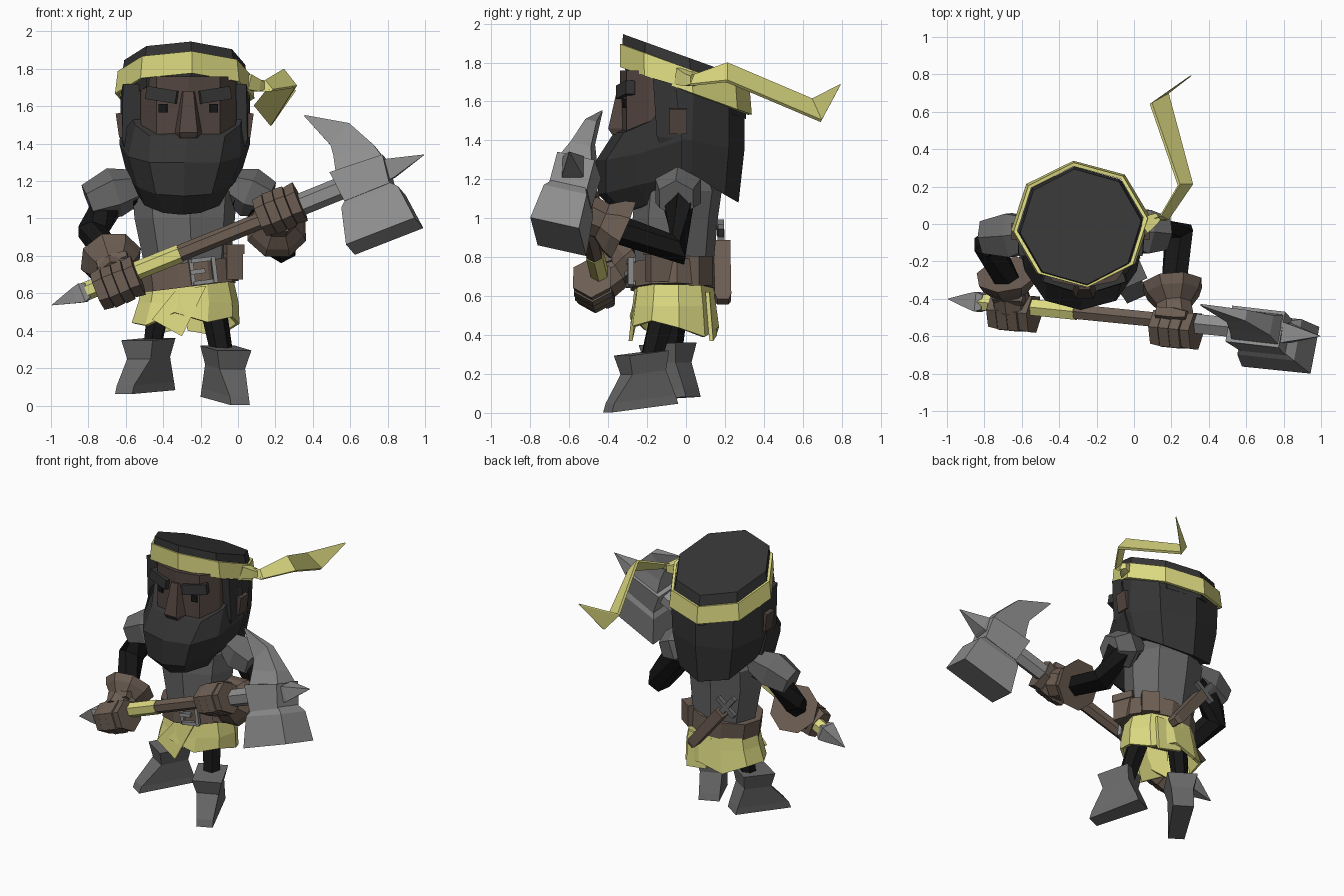
import bpy, bmesh
from math import sin, cos, pi, radians
from mathutils import Vector, Matrix

if "Cube" in bpy.data.objects:
    bpy.data.objects.remove(bpy.data.objects["Cube"])

COL = dict(hair=(.035, .035, .035), skin=(.085, .06, .05), black=(.008, .008, .008), cloth=(.72, .70, .22),
           leather=(.15, .11, .085), plate=(.14, .14, .14), steel=(.27, .27, .27))
MATS = {}
for k, c in COL.items():
    MATS[k] = bpy.data.materials.new(k)
    MATS[k].diffuse_color = (*c, 1)


def loft(name, rings, mat, M=Matrix(), caps=True, thick=0):
    """Skin a list of equal-sized rings with flat faces."""
    bm = bmesh.new()
    vs = [[bm.verts.new(M @ Vector(p)) for p in r] for r in rings]
    n = len(vs[0])
    for a, b in zip(vs, vs[1:]):
        for i in range(n):
            bm.faces.new((a[i], a[(i + 1) % n], b[(i + 1) % n], b[i]))
    if caps:
        bm.faces.new(vs[0])
        bm.faces.new(vs[-1])
    bmesh.ops.recalc_face_normals(bm, faces=bm.faces)
    me = bpy.data.meshes.new(name)
    bm.to_mesh(me)
    bm.free()
    ob = bpy.data.objects.new(name, me)
    bpy.context.collection.objects.link(ob)
    me.materials.append(MATS[mat])
    if thick:
        m = ob.modifiers.new("thickness", 'SOLIDIFY')
        m.thickness = thick
    return ob


def ring(c, rx, ry, n=8, slope=0, turn=6, dz=None):
    """Horizontal ellipse, optionally tilted front to back."""
    out = []
    for i in range(n):
        a = 2 * pi * i / n + radians(turn)
        y = ry * sin(a)
        out.append((c[0] + rx * cos(a), c[1] + y, c[2] + slope * y + (dz[i % len(dz)] if dz else 0)))
    return out


def tube(name, pts, radii, mat, n=6, flat=1, up='Y'):
    """Polygonal tube along a path."""
    P = [Vector(p) for p in pts]
    rings = []
    for i, p in enumerate(P):
        q = (P[min(i + 1, len(P) - 1)] - P[max(i - 1, 0)]).to_track_quat('Z', up)
        rings.append([p + q @ Vector((radii[i] * cos(2 * pi * (j + .5) / n),
                                      flat * radii[i] * sin(2 * pi * (j + .5) / n), 0)) for j in range(n)])
    return loft(name, rings, mat)


def box(name, c, s, mat, rot=(0, 0, 0), M=Matrix()):
    x, y, z = (v / 2 for v in s)
    R = Matrix.Translation(c)
    for ang, ax in zip(rot, 'XYZ'):
        R = R @ Matrix.Rotation(radians(ang), 4, ax)
    sq = lambda h: [(-x, -y, h), (x, -y, h), (x, y, h), (-x, y, h)]
    return loft(name, [sq(-z), sq(z)], mat, M @ R)


def half(cx, pts):
    """Mirror a half outline (side to centre) about x = cx."""
    return [(cx - x, y, z) for x, y, z in pts] + [(cx + x, y, z) for x, y, z in pts[-2::-1]]


# Head: cap, headband, back hair, face, beard
CX = -.285
loft("hair_cap", [ring((CX, 0, 1.62), .32, .31, 8, -.36), ring((CX, -.01, 1.77), .335, .32, 8, -.36),
                  ring((CX, -.015, 1.835), .325, .31, 8, -.36)], 'hair')
loft("headband", [ring((CX, 0, 1.655), .375, .34, 8, -.36), ring((CX, -.005, 1.775), .36, .335, 8, -.36)],
     'cloth', caps=False, thick=.02)
loft("back_hair", [half(CX, [(.33, -.17, 1.72), (.345, .04, 1.66), (.25, .22, 1.58), (0, .30, 1.55)]),
                   half(CX, [(.335, -.15, 1.42), (.34, .03, 1.4), (.24, .22, 1.36), (0, .30, 1.35)]),
                   half(CX, [(.29, -.1, 1.28), (.29, .03, 1.23), (.2, .2, 1.12), (0, .27, 1.08)])], 'hair')
loft("beard", [half(-.27, [(.335, -.05, 1.66), (.28, -.18, 1.50), (.20, -.32, 1.44), (0, -.37, 1.44)]),
               half(CX, [(.35, -.02, 1.40), (.30, -.25, 1.33), (.19, -.41, 1.3), (0, -.46, 1.3)]),
               half(-.29, [(.30, -.02, 1.22), (.25, -.25, 1.17), (.15, -.41, 1.13), (0, -.45, 1.12)]),
               half(-.30, [(.21, -.05, 1.11), (.2, -.2, 1.07), (.1, -.31, 1.03), (0, -.35, 1.02)])], 'hair')
loft("face", [half(-.265, [(.27, -.1, z), (.25, -.19, z), (.17, -.305, z), (0, -.34, z)]) for z in (1.40, 1.76)], 'skin')
loft("nose", [[(-.265 - w, -.3, z), (-.265 + w, -.3, z), (-.265 + w * .6, y, z), (-.265 - w * .6, y, z)]
              for w, y, z in ((.07, -.38, 1.43), (.08, -.40, 1.46), (.045, -.35, 1.68))], 'skin')
for s, side in ((-1, "left"), (1, "right")):
    box(side + "_brow", (-.265 + s * .14, -.31, 1.66), (.17, .05, .07), 'hair', (0, -s * 9, s * 17))
    box(side + "_eye", (-.265 + s * .135, -.313, 1.59), (.045, .02, .045), 'black', (0, 0, s * 12))
    box(side + "_ear", (CX + s * .335, -.04, 1.5), (.05, .09, .13), 'skin', (0, s * 8, 0))

# Headband knot and trailing ribbon
tube("headband_knot", [(.04, -.02, 1.73), (.1, .02, 1.71), (.13, .04, 1.71)], [.06, .045, .03], 'cloth', 4)
strip = [((.1, .02, 1.71), (-.02, 0, .025)), ((.16, .03, 1.71), (-.02, .01, .025)), ((.275, .21, 1.75), (-.035, 0, .045)),
         ((.135, .67, 1.555), (-.045, -.025, .055)), ((.30, .79, 1.68), (-.003, 0, .003))]
loft("headband_tail", [[Vector(p) + Vector(e) * s + Vector((t, t * .5, t)) for s, t in
                        ((1, -.006), (1, .006), (-1, .006), (-1, -.006))] for p, e in strip], 'cloth')

# Torso, skirt, belt
loft("torso", [ring((-.27, -.06, .74), .23, .20), ring((-.285, -.055, 1.0), .27, .22),
               ring((-.285, -.04, 1.14), .28, .225), ring((-.285, -.03, 1.28), .19, .15)], 'plate')
loft("skirt", [ring((-.265, -.06, .66), .245, .205, 10), ring((-.265, -.06, .55), .27, .22, 10),
               ring((-.28, -.06, .44), .29, .235, 10, -.12, dz=(.0, -.03, .03, -.02, .02))],
     'cloth', caps=False, thick=.02)
loft("front_flap", [[(-.33, -.265, .62), (-.17, -.265, .64), (-.17, -.245, .64), (-.33, -.245, .62)],
                    [(-.46, -.275, .46), (-.30, -.295, .37), (-.30, -.275, .37), (-.46, -.255, .46)]], 'cloth')
loft("rear_flap", [[(-.3, .12, .62), (-.1, .10, .62), (-.1, .12, .62), (-.3, .14, .62)],
                   [(-.27, .14, .40), (-.10, .12, .37), (-.10, .14, .37), (-.27, .16, .40)]], 'cloth')
tilt = Matrix.Translation((-.265, -.07, .70)) @ Matrix.Rotation(radians(-7), 4, 'Y')
loft("belt", [ring((0, 0, z), .265, .22, 10) for z in (-.065, .065)], 'leather', tilt)
for x, y, z, sx, sz, m in ((-.06, 0, 0, .022, .14, 'steel'), (.06, 0, 0, .022, .14, 'steel'), (0, 0, .06, .12, .022, 'steel'),
                           (0, 0, -.06, .12, .022, 'steel'), (-.03, -.01, 0, .08, .025, 'steel')):
    box("buckle_bar", (x + .08, y - .214, z + .01), (sx, .03, sz), m, (0, 0, 10), tilt)
box("side_pouch", (-.04, -.13, .76), (.09, .14, .17), 'leather', (0, 0, 20))
box("side_pouch_lid", (-.038, -.13, .835), (.10, .15, .05), 'leather', (0, 0, 20))
box("rear_pouch", (-.09, .06, .73), (.12, .1, .15), 'leather', (0, 0, -35))

# Dagger across the back
d = Vector((-.25, -.01, .31)).normalized()
p0 = Vector((-.18, .19, .57))
tube("scabbard", [p0, p0 + d * .03, p0 + d * .38], [.04, .06, .065], 'leather', 4, .8)
tube("dagger_grip", [p0 + d * .38, p0 + d * .53], [.025, .025], 'plate', 4)
g = p0 + d * .43
e = Vector((.31, 0, .25)).normalized() * .085
tube("dagger_guard", [g - e, g + e], [.022, .022], 'plate', 4)


# Legs and boots
def boot(name, loc, yaw, pitch, toe):
    M = Matrix.Translation(loc) @ Matrix.Rotation(radians(yaw), 4, 'Z') @ Matrix.Rotation(radians(pitch), 4, 'X')
    q = lambda a, f, b, z, h=None: [(-a, f, z), (a, f, z), (h or a, b, z), (-(h or a), b, z)]
    loft(name, [q(.055, toe, .14, 0, .07), q(.055, toe + .02, .13, .045, .07), q(.075, -.10, .09, .18),
                q(.10, -.115, .11, .28)], 'plate', M)


boot("left_boot", (-.47, -.08, .075), -33, 3, -.26)
boot("right_boot", (-.08, -.195, .03), 24, 7, -.23)
tube("left_leg", [(-.41, -.05, .62), (-.46, -.07, .3)], [.07, .05], 'black')
tube("right_leg", [(-.15, -.09, .62), (-.085, -.18, .27)], [.075, .06], 'black')

# War hammer frame: u along the shaft, v across the head
u = Vector((1, -.1, .404)).normalized()
v = Vector((-.37, .27, .9))
v = (v - u * v.dot(u)).normalized()
w = u.cross(v)
on = lambda x: Vector((x, -.40 - .1 * (x + 1), .535 + .404 * (x + 1)))
tube("shaft_grip", [on(-.32), on(.36)], [.045, .045], 'leather')
tube("shaft_wrap", [on(-.84), on(-.31)], [.05, .05], 'cloth')
tube("pommel_spike", [on(-.80), on(-.83), on(-.87), on(-.995)], [.055, .075, .06, .002], 'steel', 4)
tube("shaft_socket", [on(.32), on(.6)], [.06, .06], 'steel')
o = on(.7)
H = Matrix(((u.x, v.x, w.x, o.x), (u.y, v.y, w.y, o.y), (u.z, v.z, w.z, o.z), (0, 0, 0, 1)))
bar = lambda l, r, t: [(*l, -t), (*l, t), (*r, t), (*r, -t)]
loft("hammer_core", [bar((-.16, -.10), (.10, -.10), .10), bar((-.18, .08), (.12, .06), .10)], 'steel', H)
loft("hammer_blade", [bar((-.15, .07), (.115, .05), .085), bar((-.133, .17), (.09, .14), .055),
                      bar((-.13, .235), (.005, .31), .03), bar((-.21, .445), (-.207, .452), .004)], 'steel', H)
loft("hammer_face", [bar((-.14, -.08), (.09, -.08), .085), bar((-.185, -.13), (.14, -.14), .115),
                     bar((-.23, -.335), (.165, -.34), .13)], 'steel', H)
tube("hammer_spike", [o + u * .09, o + u * .13, o + u * .32], [.08, .075, .002], 'steel', 4)

# Arms, shoulder pads, gloves gripping the shaft
ARMS = (("left", [(-.56, -.04, 1.14), (-.68, -.05, 1.10), (-.78, -.11, .93), (-.68, -.30, .79)],
         [(-.50, -.04, 1.18), (-.66, -.06, 1.14), (-.80, -.07, 1.085)], (-.68, -.27, .785), -.65),
        ("right", [(0, -.04, 1.14), (.11, -.04, 1.09), (.24, -.04, .84), (.21, -.37, .95)],
         [(-.06, -.04, 1.19), (.06, -.04, 1.14), (.17, -.05, 1.10)], (.205, -.325, .94), .22))
for side, arm, pad, cuff, hx in ARMS:
    tube(side + "_arm", arm, [.09, .09, .085, .075], 'black')
    tube(side + "_shoulder_pad", pad, [.08, .135, .10], 'plate')
    hand = on(hx)
    c = Vector(cuff)
    k = (hand - c)
    tube(side + "_glove", [c, c + k * .25, c + k * .55, c + k * .95], [.17, .15, .10, .11], 'leather', 8)
    out = k.normalized()
    for i in range(4):
        f = hand + u * (i - 1.5) * .06 + out * .045
        tube(side + "_finger", [f - u * .028, f + u * .028], [.122 - .012 * abs(i - 1.5), .112], 'leather')
    t = hand + v * .085 - out * .02
    tube(side + "_thumb", [t - u * .07, t + u * .02, t + u * .10], [.04, .045, .03], 'leather', 5)

for m in bpy.data.materials:
    if m.users and not m.is_grease_pencil:
        m.use_nodes = True
        m.node_tree.nodes["Principled BSDF"].inputs["Base Color"].default_value = m.diffuse_color
